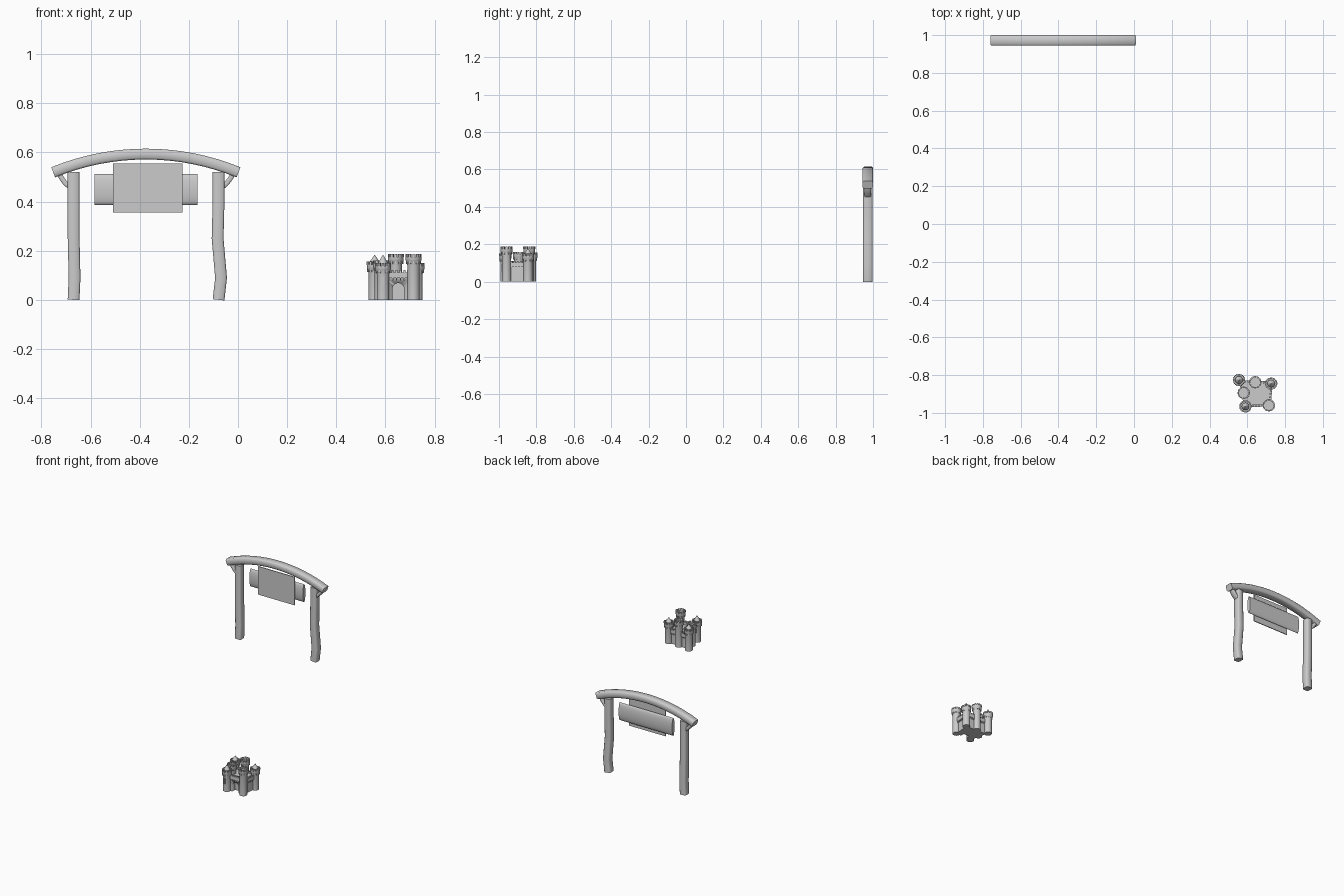
import bpy, bmesh, math
from math import sin, cos, pi
from mathutils import Vector, Matrix

if "Cube" in bpy.data.objects:
    bpy.data.objects.remove(bpy.data.objects["Cube"])


def make(name, bm, angle=35):
    bmesh.ops.recalc_face_normals(bm, faces=bm.faces)
    me = bpy.data.meshes.new(name)
    bm.to_mesh(me)
    bm.free()
    ob = bpy.data.objects.new(name, me)
    bpy.context.collection.objects.link(ob)
    bpy.context.view_layer.objects.active = ob
    ob.select_set(True)
    bpy.ops.object.shade_smooth_by_angle(angle=math.radians(angle))
    ob.select_set(False)
    return ob


def skin(bm, rings):
    vs = [[bm.verts.new(p) for p in r] for r in rings]
    n = len(vs[0])
    for a, b in zip(vs, vs[1:]):
        for i in range(n):
            bm.faces.new((a[i], a[(i + 1) % n], b[(i + 1) % n], b[i]))
    bm.faces.new(vs[0])
    bm.faces.new(vs[-1])


def timber(name, path, half_t, half_y, y=0.972, chamfer=0.007):
    # sweep a chamfered rectangle along an x-z path
    c = chamfer
    sec = [(-half_t + c, -half_y), (half_t - c, -half_y), (half_t, -half_y + c), (half_t, half_y - c),
           (half_t - c, half_y), (-half_t + c, half_y), (-half_t, half_y - c), (-half_t, -half_y + c)]
    pts = [Vector((x, 0, z)) for x, z in path]
    rings = []
    for i, p in enumerate(pts):
        t = (pts[min(i + 1, len(pts) - 1)] - pts[max(i - 1, 0)]).normalized()
        n = Vector((-t.z, 0, t.x))
        rings.append([p + n * a + Vector((0, y + b, 0)) for a, b in sec])
    bm = bmesh.new()
    skin(bm, rings)
    return make(name, bm, 50)


def block(bm, loc, size, rot=0.0):
    m = Matrix.Translation(loc) @ Matrix.Rotation(rot, 4, 'Z') @ Matrix.Diagonal((*size, 1))
    bmesh.ops.create_cube(bm, size=1, matrix=m)


# ---- gateway ----
R, half = 0.995, math.asin(0.377 / 0.995)
arc = [(-0.375 + R * sin(a), 0.593 - R + R * cos(a))
       for a in [half * (2 * i / 16 - 1) for i in range(17)]]
timber("arched_beam", arc, 0.022, 0.028)
timber("left_post", [(-0.669, 0), (-0.665, 0.09), (-0.669, 0.26), (-0.669, 0.52)], 0.024, 0.025)
timber("right_post", [(-0.079, 0), (-0.069, 0.09), (-0.083, 0.25), (-0.079, 0.40), (-0.079, 0.52)], 0.024, 0.025)
for side, s in (("left", -1), ("right", 1)):
    brace = [(-0.374 + s * dx, z) for dx, z in
             ((0.358, 0.525), (0.345, 0.497), (0.329, 0.475), (0.308, 0.457))]
    timber(side + "_brace", brace, 0.010, 0.018, chamfer=0.003)

# ---- hanging sign: bowed plank with a flat panel in front ----
bm = bmesh.new()
sec = [(0.974 + 0.014 * cos(t) * (1 if abs(cos(t)) > 0.1 else 0), 0.449 + 0.063 * sin(t))
       for t in [2 * pi * i / 20 for i in range(20)]]
skin(bm, [[(x, y, z) for y, z in sec] for x in (-0.583, -0.165)])
make("sign_plank", bm, 60)
bm = bmesh.new()
block(bm, (-0.367, 0.954, 0.4555), (0.282, 0.006, 0.199))
make("sign_panel", bm)


# ---- castle ----
def tower(name, x, y, h, spire):
    n, r, R = 20, 0.025, 0.032
    c = h - 0.012
    prof = [(r, 0), (r, c - 0.034), (r + 0.002, c - 0.026), (R - 0.001, c - 0.016), (R, c - 0.014),
            (R, c), (R - 0.008, c), (R - 0.008, c - 0.006)]
    if spire:
        prof += [(0.017, c - 0.006), (0.017, h), (0.020, h), (0.0008, spire)]
    bm = bmesh.new()
    skin(bm, [[(x + q * cos(2 * pi * i / n), y + q * sin(2 * pi * i / n), z) for i in range(n)] for q, z in prof])
    for i in range(12):
        a = 2 * pi * i / 12
        d = Vector((cos(a), sin(a), 0))
        # merlon and corbel
        block(bm, Vector((x, y, h - 0.0065)) + d * (R - 0.0035), (0.008, 0.010, 0.013), a)
        block(bm, Vector((x, y, c - 0.021)) + d * (r + 0.002), (0.007, 0.005, 0.016), a)
    make(name, bm)


tower("back_left_tower", 0.556, -0.826, 0.155, 0.183)
tower("back_middle_tower", 0.642, -0.838, 0.187, 0)
tower("back_right_tower", 0.726, -0.845, 0.150, 0.178)
tower("left_tower", 0.581, -0.894, 0.160, 0)
tower("front_left_tower", 0.590, -0.966, 0.150, 0.183)
tower("front_right_tower", 0.714, -0.960, 0.187, 0)

# keep: solid body with an arched gate cut in the front
corners = [(0.590, -0.962), (0.716, -0.958), (0.727, -0.842), (0.564, -0.834)]
bm = bmesh.new()
skin(bm, [[(x, y, z) for x, y in corners] for z in (0, 0.095)])
body = make("castle_body", bm)
bm = bmesh.new()
arch = [(0.024, -0.01)] + [(0.024 * cos(pi * i / 12), 0.044 + 0.024 * sin(pi * i / 12)) for i in range(13)] + [(-0.024, -0.01)]
skin(bm, [[(0.652 + a, y, z) for a, z in arch] for y in (-1.0, -0.930)])
cutter = make("gate_cutter", bm)
cutter.hide_render = True
cutter.hide_set(True)
mod = body.modifiers.new("gate", 'BOOLEAN')
mod.object = cutter
mod.solver = 'EXACT'


def wall(name, a, b, top):
    a, b = Vector((*a, 0)), Vector((*b, 0))
    d = b - a
    ang, mid, L = math.atan2(d.y, d.x), (a + b) / 2, d.length
    out = Vector((d.y, -d.x, 0)).normalized()
    bm = bmesh.new()
    # overhanging parapet, merlons and corbels
    block(bm, mid + out * 0.002 + Vector((0, 0, top - 0.020)), (L, 0.012, 0.024), ang)
    n = int(L / 0.015)
    for i in range(n):
        p = a + d * ((i + 0.5) / n)
        block(bm, p + out * 0.002 + Vector((0, 0, top - 0.004)), (0.008, 0.012, 0.009), ang)
        block(bm, p + out * 0.003 + Vector((0, 0, top - 0.035)), (0.005, 0.008, 0.012), ang)
    make(name, bm)


names = ("front", "right", "back", "left")
for i, nm in enumerate(names):
    wall(nm + "_parapet", corners[i], corners[(i + 1) % 4], 0.120 if i == 0 else 0.110)

# arrow slits as slim raised frames on the front towers
bm = bmesh.new()
for x, y in ((0.590, -0.966),):
    for s in (-0.004, 0.004):
        block(bm, (x + s, y - 0.0245, 0.075), (0.002, 0.004, 0.04))
make("arrow_slit", bm)
